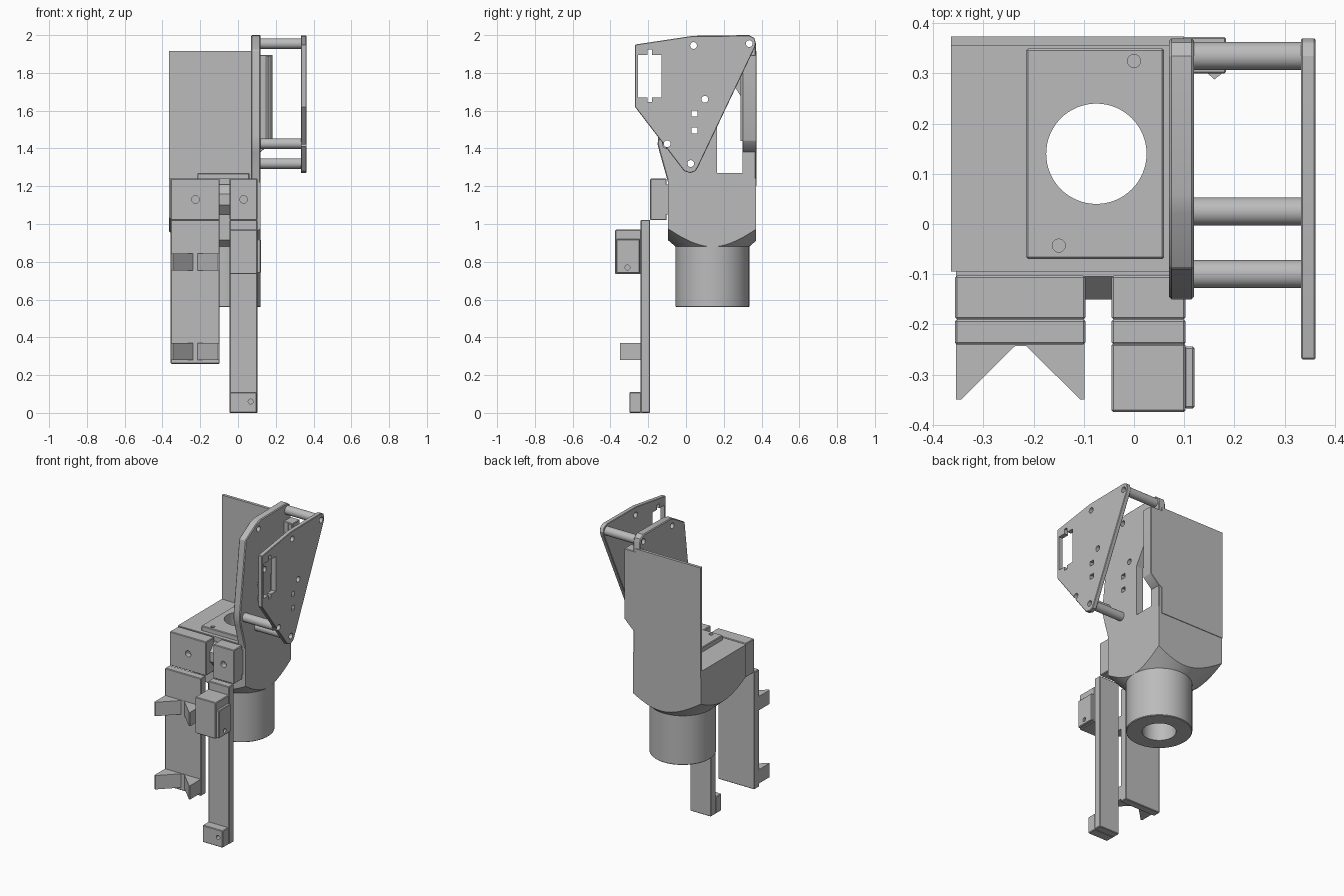
import bpy, bmesh, math
from mathutils import Vector

old = bpy.data.objects.get("Cube")
if old:
    bpy.data.objects.remove(old, do_unlink=True)

grey = bpy.data.materials.new("plain grey")
grey.use_nodes = True
GREY = (0.5, 0.5, 0.5, 1)
grey.diffuse_color = GREY
for node in grey.node_tree.nodes:
    if node.type == 'BSDF_PRINCIPLED':
        node.inputs["Base Color"].default_value = GREY


def place(axis, u, v, w):
    return {'x': Vector((w, u, v)), 'y': Vector((u, w, v)), 'z': Vector((u, v, w))}[axis]


def bake(obj):
    """Replace the mesh by its modified result."""
    dg = bpy.context.evaluated_depsgraph_get()
    mesh = bpy.data.meshes.new_from_object(obj.evaluated_get(dg))
    obj.modifiers.clear()
    obj.data = mesh


def prism(name, axis, pts, a, b, bevel=0.0):
    """Extrude an outline along an axis from a to b."""
    bm = bmesh.new()
    face = bm.faces.new([bm.verts.new(place(axis, u, v, a)) for u, v in pts])
    ext = bmesh.ops.extrude_face_region(bm, geom=[face])
    verts = [g for g in ext["geom"] if isinstance(g, bmesh.types.BMVert)]
    bmesh.ops.translate(bm, verts=verts, vec=place(axis, 0, 0, b - a))
    bmesh.ops.recalc_face_normals(bm, faces=bm.faces)
    mesh = bpy.data.meshes.new(name)
    bm.to_mesh(mesh)
    bm.free()
    mesh.materials.append(grey)
    obj = bpy.data.objects.new(name, mesh)
    bpy.context.collection.objects.link(obj)
    if bevel:
        mod = obj.modifiers.new("edge", 'BEVEL')
        mod.width = bevel
        mod.segments = 1
        mod.limit_method = 'ANGLE'
        mod.angle_limit = math.radians(40)
        bake(obj)
    return obj


def rect(u0, u1, v0, v1):
    return [(u0, v0), (u1, v0), (u1, v1), (u0, v1)]


def ring(u, v, r, n=32):
    return [(u + r * math.cos(2 * math.pi * i / n), v + r * math.sin(2 * math.pi * i / n))
            for i in range(n)]


def box(name, x, y, z, bevel=0.004):
    return prism(name, 'z', rect(*x, *y), *z, bevel)


def cut(obj, cutter, operation='DIFFERENCE', keep=False):
    mod = obj.modifiers.new("cut", 'BOOLEAN')
    mod.operation = operation
    mod.solver = 'EXACT'
    mod.object = cutter
    bpy.context.view_layer.update()
    bake(obj)
    if not keep:
        bpy.data.objects.remove(cutter, do_unlink=True)


CX, CY = -0.075, 0.14       # socket centre
X0, X1, Y0, Y1 = -0.365, 0.12, -0.095, 0.37

# Body block with a conical underside
body = box("body", (X0, X1), (Y0, Y1), (0.88, 1.24), 0)
bm = bmesh.new()
bmesh.ops.create_cone(bm, cap_ends=True, segments=96, radius1=0.195, radius2=0.66, depth=0.4)
bmesh.ops.translate(bm, verts=bm.verts, vec=(CX, CY, 1.08))
cone_mesh = bpy.data.meshes.new("cone_cutter")
bm.to_mesh(cone_mesh)
bm.free()
cone_mesh.materials.append(grey)
cone = bpy.data.objects.new("cone_cutter", cone_mesh)
bpy.context.collection.objects.link(cone)
cone.hide_render = True
cut(body, cone, 'INTERSECT')

# Round socket below and raised pad above, all bored through
socket = prism("socket", 'z', ring(CX, CY, 0.195, 64), 0.56, 0.885, 0.004)
pad = box("top_pad", (-0.215, 0.06), (-0.07, 0.35), (1.235, 1.27))
for part in (body, socket, pad):
    cut(part, prism("bore", 'z', ring(CX, CY, 0.1, 64), 0.4, 1.4))
for u, v in ((0, 0.325), (-0.15, -0.043)):
    cut(pad, prism("pad_hole", 'z', ring(u, v, 0.013, 20), 1.245, 1.4))

# Back panel with its side flange and rib
box("back_panel", (X0, 0.1), (0.355, Y1 + 0.004), (1.2, 1.915), 0)
prism("back_flange", 'y', [(0.08, 1.36), (0.12, 1.38), (0.183, 1.44), (0.183, 1.895), (0.08, 1.895)],
      0.3, Y1 + 0.003, 0.003)
prism("flange_rib", 'z', [(0.145, 0.302), (0.16, 0.288), (0.178, 0.302)], 1.44, 1.89)

# Inner and outer side plates
inner = prism("inner_side_plate", 'x',
              [(Y0, 1.2), (Y1, 1.2), (Y1, 1.95), (0.362, 1.98), (0.335, 2.0), (0.06, 1.997),
               (0.02, 1.985), (-0.09, 1.92), (-0.148, 1.47), (-0.15, 1.42), (-0.14, 1.38), (Y0, 1.22)],
              0.07, 0.12, 0.005)
outer = prism("outer_side_plate", 'x',
              [(-0.27, 1.62), (-0.27, 1.95), (0.03, 1.995), (0.335, 1.998), (0.362, 1.985),
               (0.37, 1.955), (0.362, 1.93), (0.065, 1.305), (0.05, 1.28), (0.022, 1.27), (-0.01, 1.28)],
              0.333, 0.362, 0.003)
cut(inner, prism("opening", 'x',
                 [(0.165, 1.27), (0.3, 1.27), (0.3, 1.66), (0.25, 1.74), (0.165, 1.6)], 0.0, 0.2))
cut(outer, prism("window", 'x', rect(-0.255, -0.13, 1.67, 1.895), 0.3, 0.4))
cut(outer, prism("window_slot", 'x', rect(-0.205, -0.18, 1.645, 1.925), 0.3, 0.4))

# Spacer posts between the plates
post_spots = [(0.335, 1.955), (0.025, 1.32), (-0.1, 1.425)]
for i, (y, z) in enumerate(post_spots):
    post = prism(f"spacer_post_{i + 1}", 'x', ring(y, z, 0.028), 0.118, 0.335)
    cut(post, prism("post_hole", 'x', ring(y, z, 0.018, 24), 0, 0.5))

# Screw holes and small square holes through both plates
holes = [ring(y, z, 0.018, 24) for y, z in post_spots + [(0.04, 1.945), (0.1, 1.66)]]
holes += [rect(0.03, 0.06, z - 0.015, z + 0.015) for z in (1.585, 1.495)]
for outline in holes:
    for plate in (inner, outer):
        cut(plate, prism("plate_hole", 'x', outline, 0, 0.5))

# Dovetail rail on the front of the body
prism("dovetail_rail", 'x', [(-0.09, 1.05), (-0.105, 1.05), (-0.15, 1.1), (-0.15, 1.16),
                             (-0.105, 1.21), (-0.09, 1.21)], -0.355, 0.103)

# Front sliders: top block and hanging plate
for side, x, hole_x, bottom in (("right", (-0.357, -0.097), -0.225, 0.26),
                                ("left", (-0.045, 0.103), 0.03, 0.0)):
    block = box(f"{side}_slider_block", x, (-0.19, -0.103), (1.02, 1.24))
    cut(block, prism("slider_hole", 'y', ring(hole_x, 1.13, 0.02, 24), -0.25, -0.155))
    box(f"{side}_hanging_plate", x, (-0.24, -0.19), (bottom, 1.022))

# V-notched clamps on the right plate
for name, z in (("upper_v_clamp", (0.755, 0.845)), ("lower_v_clamp", (0.28, 0.37))):
    prism(name, 'z', [(-0.355, -0.235), (-0.355, -0.35), (-0.345, -0.35), (-0.237, -0.243),
                      (-0.215, -0.243), (-0.107, -0.35), (-0.099, -0.35), (-0.099, -0.235)], *z)

# Box with side cover, and foot block, on the left plate
box("left_box", (-0.045, 0.103), (-0.375, -0.238), (0.735, 0.97))
cover = box("left_box_cover", (0.1, 0.121), (-0.368, -0.244), (0.74, 0.92))
cut(cover, prism("cover_hole", 'x', ring(-0.31, 0.77, 0.013, 20), 0.108, 0.2))
foot = box("left_foot_block", (-0.045, 0.1), (-0.3, -0.238), (0.0, 0.11))
cut(foot, prism("foot_hole", 'y', ring(0.067, 0.06, 0.013, 20), -0.4, -0.26))

# Smooth round surfaces, sharp edges elsewhere
for obj in bpy.context.collection.objects:
    if obj.type == 'MESH' and grey.name in obj.data.materials:
        bpy.ops.object.select_all(action='DESELECT')
        obj.select_set(True)
        bpy.context.view_layer.objects.active = obj
        bpy.ops.object.shade_smooth_by_angle(angle=math.radians(25))
